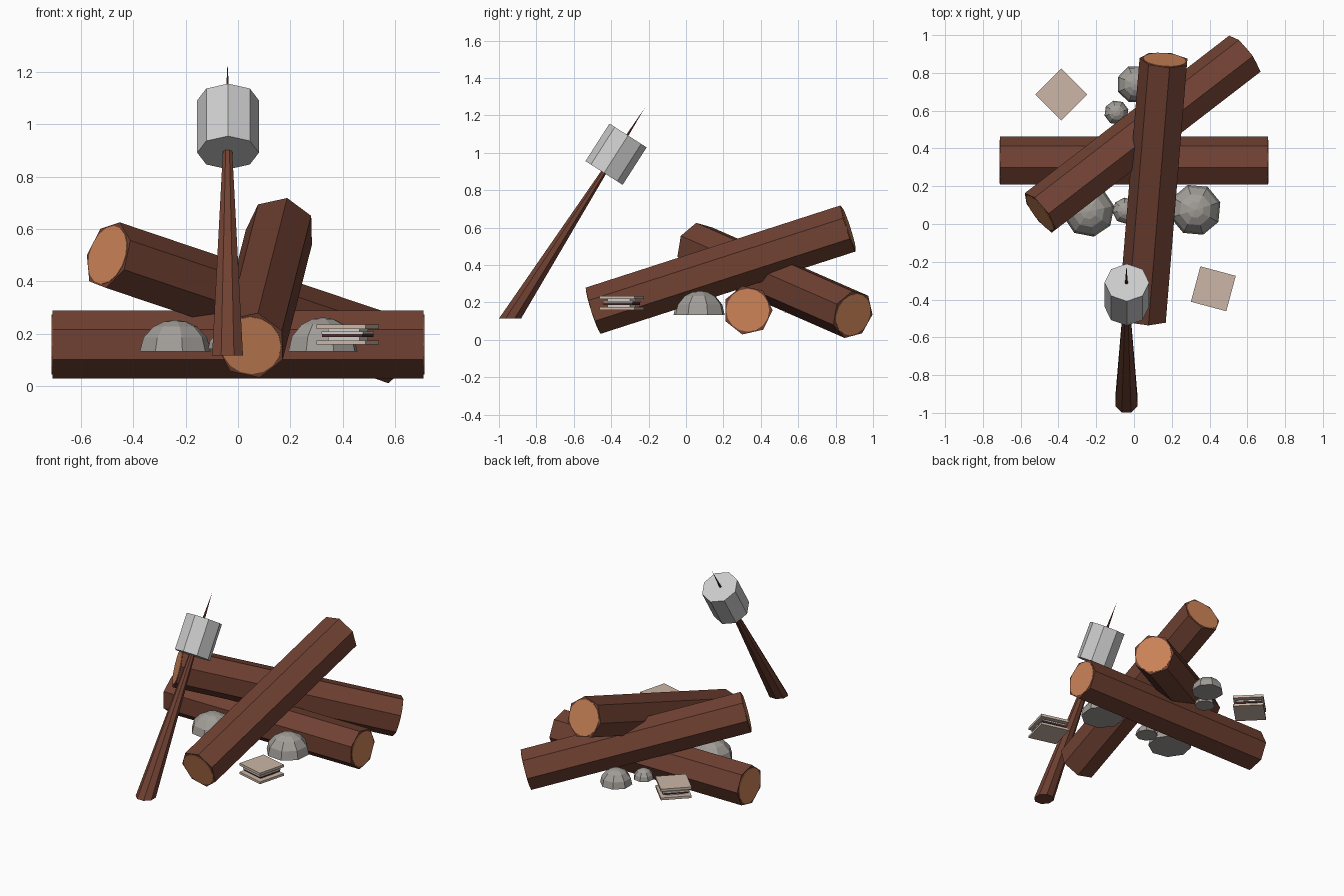
import bpy, bmesh, math
from mathutils import Vector, Matrix

if "Cube" in bpy.data.objects:
    bpy.data.objects.remove(bpy.data.objects["Cube"])


def material(name, rgb):
    m = bpy.data.materials.new(name)
    m.diffuse_color = (*rgb, 1)
    m.use_nodes = True
    m.node_tree.nodes["Principled BSDF"].inputs["Base Color"].default_value = m.diffuse_color
    return m


BARK = material("bark brown", (0.162, 0.053, 0.032))
WOOD = material("cut wood orange", (0.61, 0.23, 0.097))
WHITE = material("marshmallow white", (0.60, 0.60, 0.60))
STONE = material("stone grey", (0.36, 0.34, 0.315))
CRACKER = material("cracker tan", (0.60, 0.47, 0.38))
CHOC = material("chocolate brown", (0.08, 0.025, 0.018))


def finish(bm, name, mat):
    bmesh.ops.recalc_face_normals(bm, faces=bm.faces)
    me = bpy.data.meshes.new(name)
    bm.to_mesh(me)
    bm.free()
    me.materials.append(mat)
    ob = bpy.data.objects.new(name, me)
    bpy.context.collection.objects.link(ob)
    return ob


def frame(a, b):
    """Matrix with z along a->b, y horizontal to the left, origin halfway."""
    a, b = Vector(a), Vector(b)
    z = (b - a).normalized()
    y = Vector((0, 0, 1)).cross(z).normalized()
    x = y.cross(z)
    m = Matrix((x, y, z)).transposed().to_4x4()
    m.translation = (a + b) / 2
    return m, (b - a).length


def prism(name, mat, a, b, r, sides):
    """Regular prism from a to b with one corner pointing left."""
    m, length = frame(a, b)
    bm = bmesh.new()
    rings = []
    for z in (-length / 2, length / 2):
        rings.append([bm.verts.new(m @ Vector((r * math.sin(t), r * math.cos(t), z)))
                      for t in (2 * math.pi * i / sides for i in range(sides))])
    for i in range(sides):
        j = (i + 1) % sides
        bm.faces.new((rings[0][i], rings[0][j], rings[1][j], rings[1][i]))
    for ring in rings:
        bm.faces.new(ring)
    return finish(bm, name, mat)


# Seven-sided logs with thin cut-wood discs on both ends
def log(name, a, b):
    a, b = Vector(a), Vector(b)
    d = (b - a).normalized()
    prism(name, BARK, a, b, 0.133, 7)
    for tag, p, s in (("start", a, -1), ("end", b, 1)):
        prism(f"{name}_cut_{tag}", WOOD, p - d * s * 0.004, p + d * s * 0.003, 0.115, 16)


log("cross_log", (-0.71, 0.33, 0.158), (0.71, 0.33, 0.158))
log("diagonal_log", (-0.497, 0.058, 0.50), (0.585, 0.892, 0.135))
log("top_log", (0.05, -0.495, 0.155), (0.162, 0.868, 0.595))

# Leaning roasting stick: flat-cut base tapering to a point
base, tip = Vector((-0.04, -0.94, 0.115)), Vector((-0.04, -0.222, 1.237))
bm = bmesh.new()
ring = [bm.verts.new(base + Vector((math.cos(t), math.sin(t), 0)) * 0.064)
        for t in (math.pi / 4 * (i + 0.5) for i in range(8))]
top = bm.verts.new(tip)
for i in range(8):
    bm.faces.new((ring[i], ring[(i + 1) % 8], top))
bm.faces.new(ring)
finish(bm, "roasting_stick", BARK)

# Marshmallow pushed onto the stick
d = (tip - base).normalized()
mid = Vector((-0.038, -0.374, 0.992))
prism("marshmallow", WHITE, mid - d * 0.119, mid + d * 0.119, 0.118, 8)


# Faceted half-dome stones with flat undersides
def stone(name, x, y, z, r, h, turn):
    bm = bmesh.new()
    rings = []
    for e in (0, 0.45, 0.9, 1.25):
        rings.append([bm.verts.new((x + r * math.cos(e) * math.cos(t),
                                    y + r * math.cos(e) * math.sin(t),
                                    z + h * math.sin(e)))
                      for t in (turn + math.pi / 4 * i for i in range(8))])
    for lo, hi in zip(rings, rings[1:]):
        for i in range(8):
            j = (i + 1) % 8
            bm.faces.new((lo[i], lo[j], hi[j], hi[i]))
    peak = bm.verts.new((x, y, z + h))
    for i in range(8):
        bm.faces.new((rings[-1][i], rings[-1][(i + 1) % 8], peak))
    bm.faces.new(rings[0])
    finish(bm, name, STONE)


stone("left_stone", -0.24, 0.068, 0.132, 0.138, 0.12, 0.2)
stone("right_stone", 0.325, 0.075, 0.132, 0.138, 0.13, 0.3)
stone("middle_stone", -0.045, 0.07, 0.14, 0.07, 0.07, 0.1)
stone("back_stone", 0.01, 0.74, 0.14, 0.102, 0.10, 0.4)
stone("small_back_stone", -0.093, 0.59, 0.145, 0.065, 0.065, 0.25)


# Cracker sandwiches: two crackers around marshmallow and chocolate
def slab(name, mat, x, y, z0, z1, side, turn):
    bm = bmesh.new()
    m = (Matrix.Translation((x, y, (z0 + z1) / 2)) @ Matrix.Rotation(turn, 4, 'Z')
         @ Matrix.Diagonal((side, side, z1 - z0, 1)))
    bmesh.ops.create_cube(bm, size=1, matrix=m)
    finish(bm, name, mat)


for tag, x, y, deg in (("front", 0.42, -0.343, -15), ("back", -0.385, 0.685, 45)):
    t = math.radians(deg)
    slab(tag + "_lower_cracker", CRACKER, x, y, 0.158, 0.174, 0.194, t)
    slab(tag + "_filling", WHITE, x, y, 0.174, 0.217, 0.125, t)
    slab(tag + "_soft_layer", WHITE, x, y, 0.198, 0.207, 0.165, t)
    slab(tag + "_chocolate", CHOC, x, y, 0.187, 0.198, 0.16, t)
    slab(tag + "_upper_cracker", CRACKER, x, y, 0.217, 0.234, 0.194, t)
